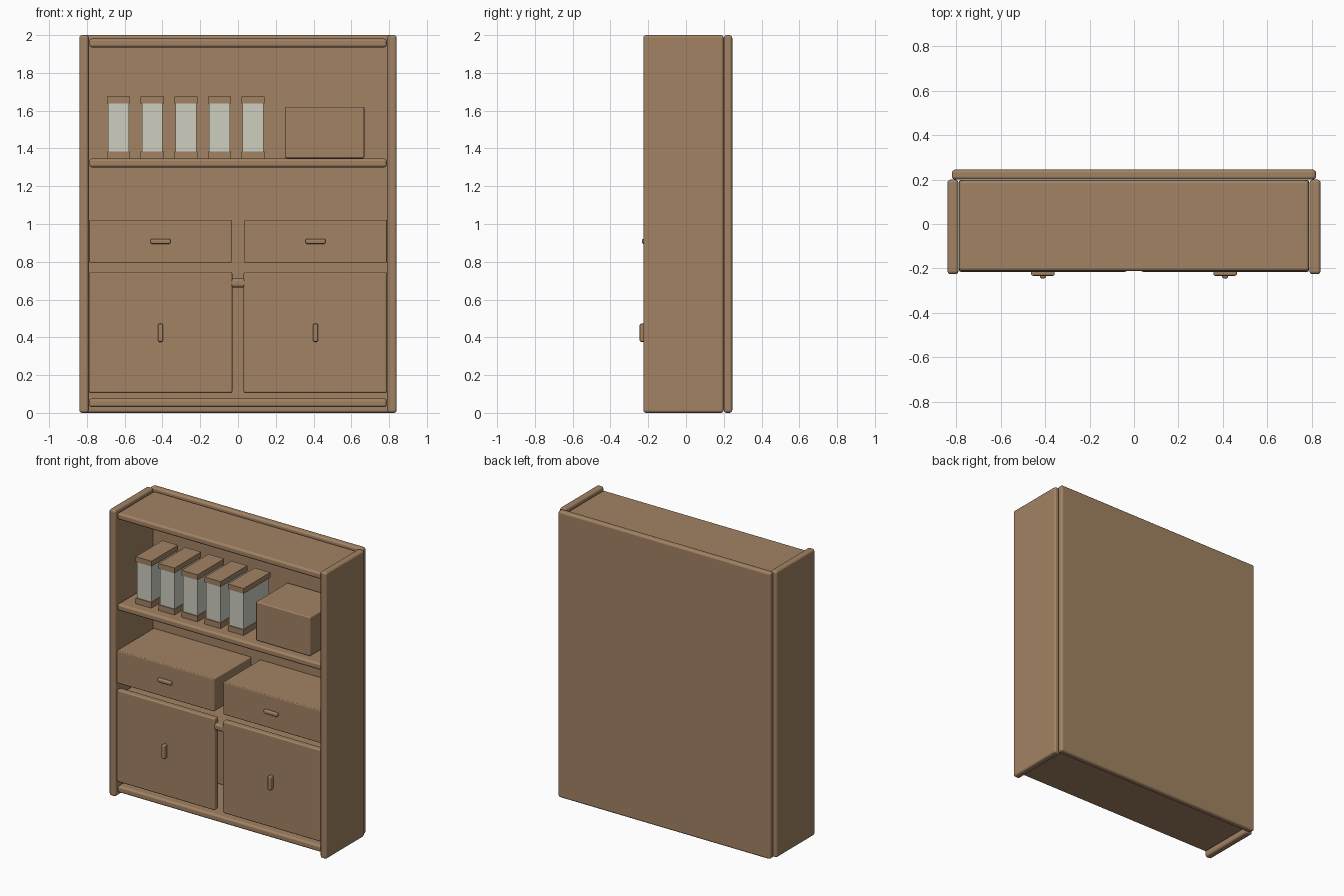
import bpy
import bmesh
from mathutils import Matrix, Vector

default = bpy.data.objects.get("Cube")
if default:
    bpy.data.objects.remove(default, do_unlink=True)


def make_material(name, rgb):
    mat = bpy.data.materials.new(name)
    mat.use_nodes = True
    color = (*rgb, 1.0)
    mat.diffuse_color = color
    mat.node_tree.nodes["Principled BSDF"].inputs["Base Color"].default_value = color
    return mat


WOOD = make_material("warm wood", (0.36, 0.225, 0.125))
GLASS = make_material("pale jar glass", (0.62, 0.61, 0.53))


def box(name, x, y, z, mat=WOOD, radius=0.0, segments=3):
    """Box spanning the given (min, max) ranges, with rounded edges if radius is set."""
    low, high = (Vector(corner) for corner in zip(x, y, z))
    bm = bmesh.new()
    bmesh.ops.create_cube(bm, size=1, matrix=Matrix.Diagonal((*(high - low), 1)))
    mesh = bpy.data.meshes.new(name)
    bm.to_mesh(mesh)
    bm.free()
    mesh.materials.append(mat)
    obj = bpy.data.objects.new(name, mesh)
    obj.location = (low + high) / 2
    bpy.context.collection.objects.link(obj)
    if radius:
        bevel = obj.modifiers.new("rounded edges", 'BEVEL')
        bevel.width = radius
        bevel.segments = segments
        bevel.harden_normals = True
        for poly in mesh.polygons:
            poly.use_smooth = True
    return obj


def span(side, inner, outer):
    """Range of x mirrored to the chosen side."""
    return tuple(sorted((side * inner, side * outer)))


# Carcass: back board and horizontal boards
box("back_board", (-0.82, 0.82), (0.2, 0.245), (0, 2), radius=0.015)
BOARDS = {"bottom_board": 0.03, "cupboard_shelf": 0.665,
          "display_shelf": 1.3, "top_board": 1.935}
for name, z in BOARDS.items():
    box(name, (-0.788, 0.788), (-0.212, 0.197), (z, z + 0.046), radius=0.015)

# Side panels, drawers, doors and their pulls
for label, side in (("left", 1), ("right", -1)):
    box(label + "_side_panel", span(side, 0.79, 0.84), (-0.226, 0.2), (0, 2), radius=0.015)
    box(label + "_drawer", span(side, 0.034, 0.788), (-0.215, 0.197), (0.795, 1.022), radius=0.006)
    box(label + "_door", span(side, 0.03, 0.788), (-0.215, -0.17), (0.105, 0.747), radius=0.01)
    box(label + "_drawer_pull", span(side, 0.357, 0.463), (-0.233, -0.205), (0.895, 0.921), radius=0.008)
    box(label + "_door_pull", span(side, 0.397, 0.423), (-0.245, -0.205), (0.376, 0.472), radius=0.008)

# Row of glass jars with wooden bases and lids
for i in range(5):
    x = -0.632 + i * 0.178
    wide = (x - 0.061, x + 0.061)
    depth = (-0.14, 0.155)
    box(f"jar_base_{i + 1}", wide, depth, (1.346, 1.385))
    box(f"jar_glass_{i + 1}", (x - 0.055, x + 0.055), (-0.133, 0.148), (1.385, 1.637), GLASS)
    box(f"jar_lid_{i + 1}", wide, depth, (1.637, 1.674))

# Storage box beside the jars
box("storage_box", (0.249, 0.669), (-0.16, 0.19), (1.348, 1.62), radius=0.008)
